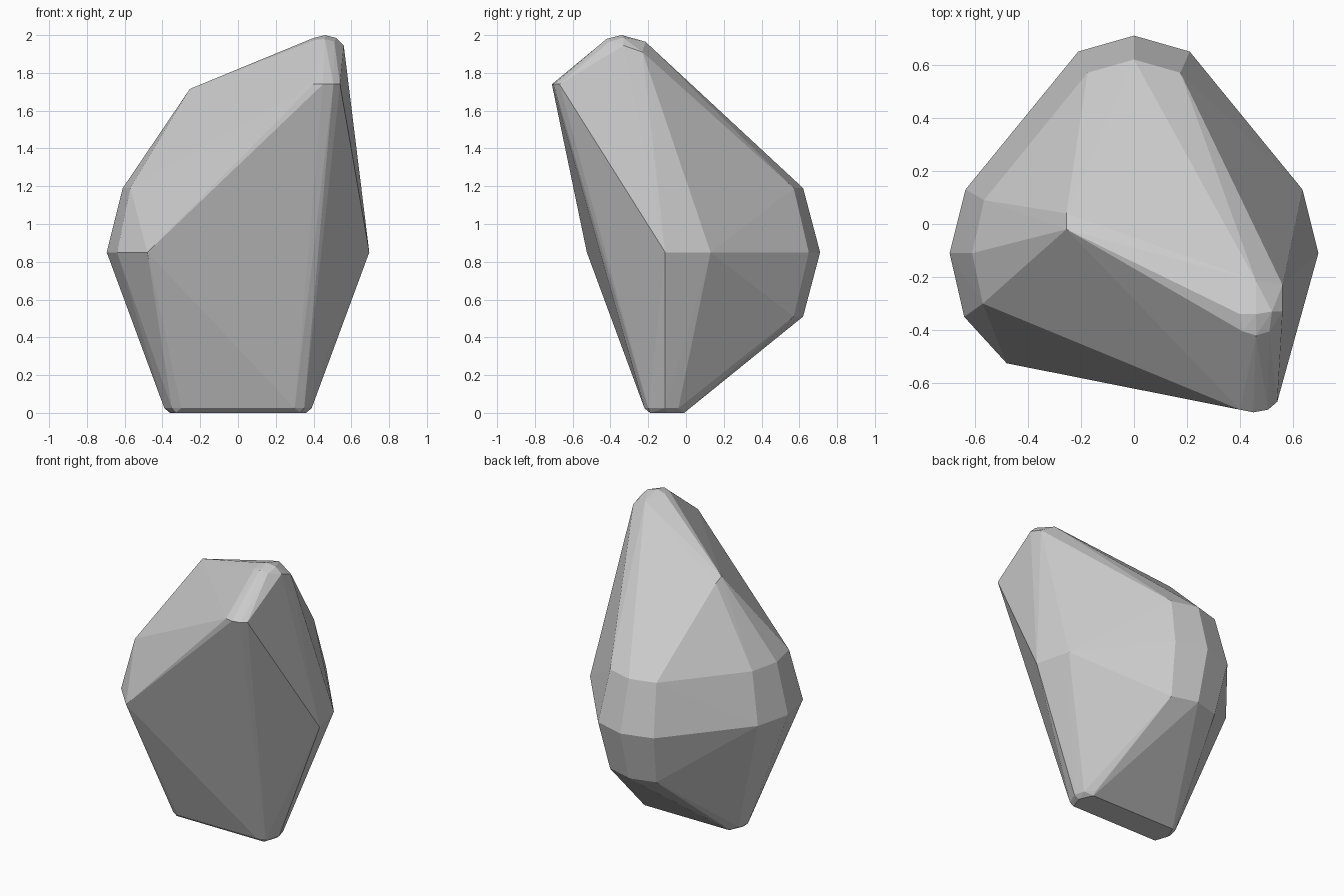
import bpy
import bmesh

cube = bpy.data.objects.get("Cube")
if cube:
    bpy.data.objects.remove(cube, do_unlink=True)


def at_height(outline, z):
    """Lift a flat outline to one height."""
    return [(x, y, z) for x, y in outline]


def mirrored(points):
    """Points together with their reflection across x."""
    return points + [(-x, y, z) for x, y, z in points]


# Back bulge: a wide belt with a narrower rim above and below
belt = mirrored(at_height([(0.0, 0.71), (0.21, 0.65), (0.635, 0.13), (0.695, -0.11)], 0.85))
back_rim = [(0.0, 0.62), (0.175, 0.57)]
rims = mirrored(at_height(back_rim, 1.19) + at_height(back_rim, 0.51))

# Right bulge: belt continues to the front, with a rim above
right_bulge = at_height([(-0.64, -0.35), (-0.48, -0.525)], 0.85)
right_bulge += at_height([(-0.565, 0.09), (-0.61, -0.11), (-0.57, -0.30)], 1.19)

# Shoulder on the upper right
shoulder = [(-0.255, -0.02, 1.715), (-0.255, 0.04, 1.69)]

# Rounded peak and the beak below it
peak = [
    (0.46, -0.34, 2.0), (0.40, -0.34, 1.985), (0.52, -0.33, 1.985),
    (0.46, -0.42, 1.98), (0.41, -0.405, 1.975), (0.51, -0.405, 1.965),
    (0.46, -0.215, 1.965), (0.56, -0.33, 1.945), (0.56, -0.23, 1.91),
]
beak = at_height([(0.40, -0.70), (0.45, -0.71), (0.505, -0.70), (0.54, -0.67)], 1.74)

# Foot: flat sole with a softened edge
sole = mirrored(at_height([(0.33, -0.19), (0.36, -0.10), (0.32, -0.01)], 0.0))
foot_edge = mirrored(at_height([(0.30, -0.22), (0.35, -0.20), (0.39, -0.11),
                                (0.37, -0.04), (0.32, 0.015)], 0.025))

# Wrap all the parts in one faceted skin
bm = bmesh.new()
for point in belt + rims + right_bulge + shoulder + peak + beak + sole + foot_edge:
    bm.verts.new(point)
bmesh.ops.remove_doubles(bm, verts=bm.verts, dist=0.001)
hull = bmesh.ops.convex_hull(bm, input=bm.verts, use_existing_faces=False)
loose = [v for v in bm.verts if not v.link_faces]
bmesh.ops.delete(bm, geom=loose, context="VERTS")
bmesh.ops.recalc_face_normals(bm, faces=bm.faces)

mesh = bpy.data.meshes.new("rock")
bm.to_mesh(mesh)
bm.free()
rock = bpy.data.objects.new("rock", mesh)
bpy.context.collection.objects.link(rock)

# Plain grey stone
stone = bpy.data.materials.new("stone grey")
stone.use_nodes = True
grey = (0.6, 0.6, 0.6, 1.0)
stone.diffuse_color = grey
stone.node_tree.nodes["Principled BSDF"].inputs["Base Color"].default_value = grey
mesh.materials.append(stone)
